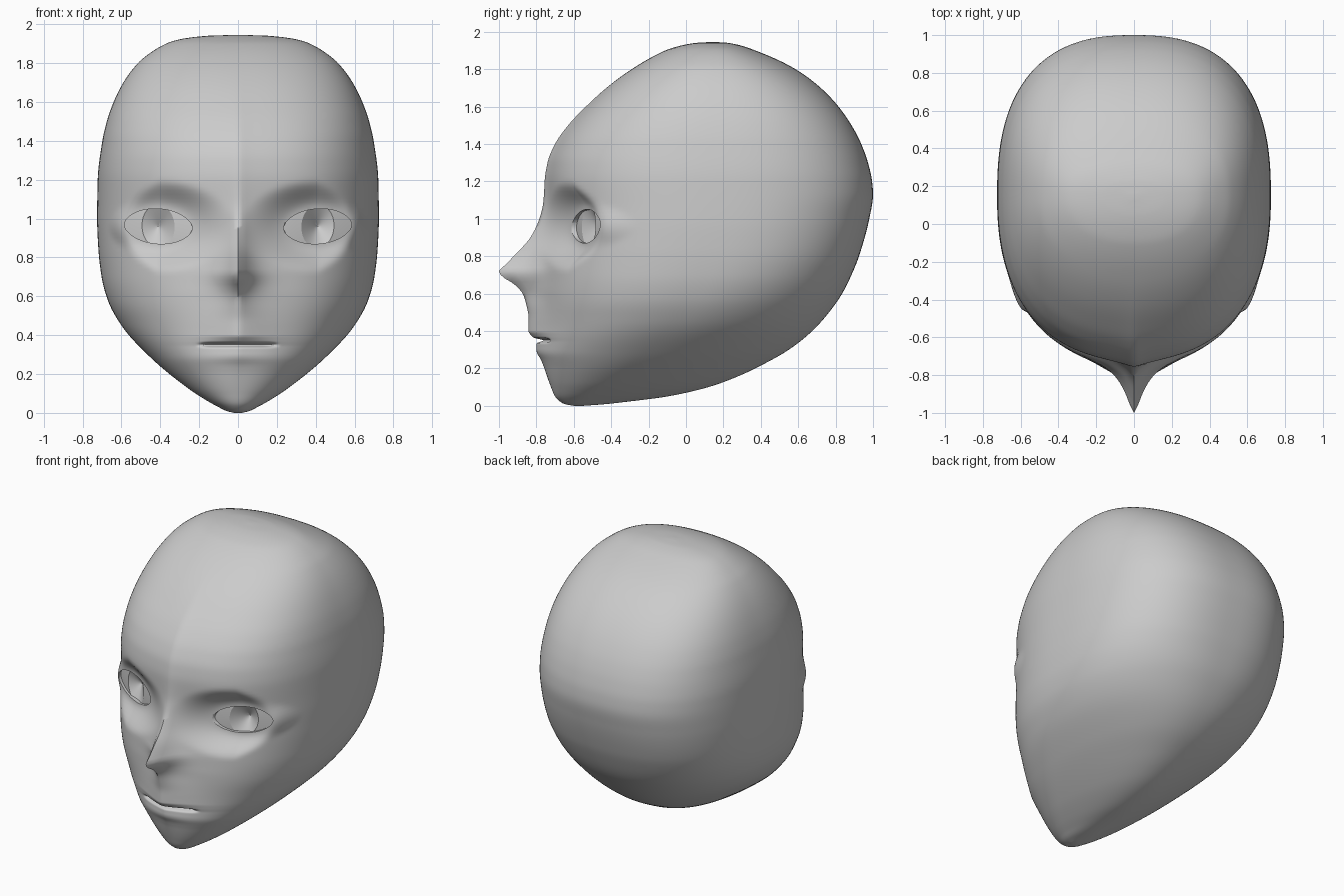
import bpy, bmesh, math

if "Cube" in bpy.data.objects:
    bpy.data.objects.remove(bpy.data.objects["Cube"])

TOP = 1.945
# Vertical profiles as (height, value)
FACE = [(0, -.60), (.008, -.645), (.02, -.67), (.05, -.70), (.1, -.722), (.2, -.757), (.29, -.785), (.4, -.782),
        (.7, -.768), (.9, -.75), (1.05, -.745), (1.2, -.752), (1.3, -.74), (1.4, -.70), (1.5, -.63), (1.6, -.535),
        (1.7, -.425), (1.8, -.29), (1.9, -.11), (1.92, -.05), (1.94, .05), (TOP, .13)]
BACK = [(0, -.55), (.008, -.44), (.02, -.33), (.05, -.1), (.1, .12), (.15, .26), (.2, .37), (.3, .55), (.4, .675),
        (.5, .765), (.6, .835), (.7, .885), (.8, .925), (1.0, .98), (1.13, 1.0), (1.2, .995), (1.3, .973),
        (1.4, .937), (1.5, .885), (1.6, .815), (1.7, .72), (1.8, .585), (1.9, .37), (1.94, .23), (TOP, .16)]
WIDTH = [(0, .02), (.01, .06), (.03, .1), (.06, .155), (.125, .255), (.285, .45), (.45, .6), (.58, .67), (.7, .702),
         (.85, .719), (1.0, .725), (1.2, .722), (1.4, .698), (1.5, .675), (1.6, .64), (1.7, .59), (1.8, .515),
         (1.85, .455), (1.9, .37), (1.92, .31), (1.94, .165), (TOP, .02)]
MIDDLE = [(0, -.58), (.1, -.45), (.2, -.33), (.3, -.2), (.5, 0), (.8, .12), (1.1, .15), (TOP, .15)]
# Nose and lips standing out from the face, and how far they spread sideways
NOSE = [(0, 0), (.24, 0), (.3, .015), (.34, .015), (.37, .04), (.4, .06), (.47, .062), (.55, .08), (.6, .1),
        (.65, .147), (.69, .212), (.72, .235), (.75, .205), (.8, .163), (.9, .082), (1.0, .038), (1.1, .015),
        (1.2, .004), (1.35, 0), (TOP, 0)]
SPREAD = [(0, .18), (.45, .16), (.6, .1), (.7, .07), (1.0, .06), (TOP, .06)]
FRONT_POWER = [(0, 2), (.15, 2.05), (.4, 2.3), (.7, 2.4), (1.4, 2.4), (TOP, 2.2)]
BACK_POWER = [(0, 2), (.4, 2.15), (.9, 2.5), (1.5, 2.55), (TOP, 2.3)]


def curve(pts):
    """Smooth interpolation without overshoot."""
    n = len(pts)
    d = [(pts[i + 1][1] - pts[i][1]) / (pts[i + 1][0] - pts[i][0]) for i in range(n - 1)]
    m = [d[0]] + [0 if a * b <= 0 else 2 * a * b / (a + b) for a, b in zip(d, d[1:])] + [d[-1]]

    def f(z):
        i = 0
        while i < n - 2 and z > pts[i + 1][0]:
            i += 1
        h = pts[i + 1][0] - pts[i][0]
        t = (z - pts[i][0]) / h
        return (pts[i][1] * (1 + 2 * t) * (1 - t) ** 2 + m[i] * h * t * (1 - t) ** 2
                + pts[i + 1][1] * t * t * (3 - 2 * t) + m[i + 1] * h * t * t * (t - 1))
    return f


face, back, width, middle, nose, spread, front_power, back_power = map(
    curve, (FACE, BACK, WIDTH, MIDDLE, NOSE, SPREAD, FRONT_POWER, BACK_POWER))


def fade(a, b, v):
    t = min(1, max(0, (v - a) / (b - a)))
    return 1 - t * t * (3 - 2 * t)


EX, EZ, EW, EH = .41, .96, .175, .09


def lid(x):
    """Depth of the eyelid plane at a sideways position."""
    return -.535 + (x - EX) * .43


def head_point(z, th):
    c, s = math.cos(th), math.sin(th)
    w, yc = width(z), middle(z)
    n = front_power(z) if c > 0 else back_power(z)
    x = w * math.copysign(abs(s) ** (2 / n), s)
    ax = abs(x)
    if c <= 0:
        return x, yc + (back(z) - yc) * abs(c) ** (2 / n), z
    y = yc - (yc - face(z)) * c ** (2 / n)
    soft = math.hypot(ax, .012) - .012
    # slight wedge shape of the face
    y += .04 * (1 - math.exp(-soft / .12)) * c ** .5 * (1 - fade(.1, .45, z)) * fade(1.3, 1.9, z)
    power = 1.0 + .6 * fade(.45, .62, z)
    y -= nose(z) * math.exp(-(soft / spread(z)) ** power)
    # mouth slit
    y += .042 * math.exp(-((z - .35) / .009) ** 2) * fade(.13, .22, ax)
    # eye sockets, reaching far inwards and little outwards
    out = min(1, max(0, (ax - EX) / EW))
    k = fade(.9, 2.3 - .8 * out, math.hypot((ax - EX) / EW, (z - EZ) / .105))
    return x, y + (lid(ax) - y) * k, z


grey = bpy.data.materials.new("plain grey")
grey.diffuse_color = (.6, .6, .6, 1)
grey.use_nodes = True
grey.node_tree.nodes["Principled BSDF"].inputs["Base Color"].default_value = grey.diffuse_color


def make(name, bm):
    bmesh.ops.recalc_face_normals(bm, faces=bm.faces)
    me = bpy.data.meshes.new(name)
    bm.to_mesh(me)
    bm.free()
    ob = bpy.data.objects.new(name, me)
    bpy.context.collection.objects.link(ob)
    me.materials.append(grey)
    return ob


def loft(bm, rings):
    for a, b in zip(rings, rings[1:]):
        for i in range(len(a)):
            j = (i + 1) % len(a)
            bm.faces.new((a[i], a[j], b[j], b[i]))


def select(ob):
    bpy.ops.object.select_all(action='DESELECT')
    ob.select_set(True)
    bpy.context.view_layer.objects.active = ob


# Head: horizontal rings, denser towards the poles, the mouth and the front
LEVELS, SEG = 150, 220
zs = [TOP * (1 - math.cos(math.pi * (i + .5) / LEVELS)) / 2 for i in range(LEVELS)]
zs = sorted([z for z in zs if not .305 < z < .405] + [.307 + .004 * i for i in range(25)])
angles = [2 * math.pi * i / SEG for i in range(SEG)]
angles = [t - .4 * math.sin(t) for t in angles]
bm = bmesh.new()
rings = [[bm.verts.new(head_point(z, t)) for t in angles] for z in zs]
loft(bm, rings)
bm.faces.new(rings[0])
bm.faces.new(rings[-1])
head = make("head", bm)

for side, label in ((1, "left"), (-1, "right")):
    # Almond-shaped eye opening cut into the head
    bm = bmesh.new()
    front, rear = [], []
    for i in range(48):
        t = 2 * math.pi * (i + .5) / 48
        u = EW * math.cos(t)
        v = EH * math.sin(t) * abs(math.sin(t)) ** .12 + .05 * u
        front.append(bm.verts.new((side * (EX + u), -.9, EZ + v)))
        rear.append(bm.verts.new((side * (EX + u), lid(EX + u) + .13, EZ + v)))
    loft(bm, [front, rear])
    bm.faces.new(front)
    bm.faces.new(rear)
    cutter = make(label + "_eye_cutter", bm)
    mod = head.modifiers.new("eye_opening", 'BOOLEAN')
    mod.operation = 'DIFFERENCE'
    mod.solver = 'EXACT'
    mod.object = cutter
    select(head)
    bpy.ops.object.modifier_apply(modifier=mod.name)
    bpy.data.objects.remove(cutter)

    # Eyeball with a hollow cone for the iris
    bm = bmesh.new()
    rings = []
    for r in (.02, .25, .5, .75, 1, 1.25, 1.5, 1.75, 2):
        ring = []
        for i in range(48):
            t = 2 * math.pi * i / 48
            k = max(0, r - 1)
            u = (.084 * min(r, 1) + .1 * k) * math.cos(t)
            v = (.112 * min(r, 1) + .004 * k) * math.sin(t)
            y = lid(EX + u) + .012 + .4 * (u * u + v * v) + .07 * max(0, 1 - r)
            ring.append(bm.verts.new((side * (EX + u), y, EZ + v + .05 * u)))
        rings.append(ring)
    loft(bm, rings)
    bm.faces.new(rings[0])
    eye = make(label + "_eye", bm)
    # open shell: make it face forwards
    if sum(p.normal.y * p.area for p in eye.data.polygons) > 0:
        eye.data.flip_normals()
    select(eye)
    bpy.ops.object.shade_smooth_by_angle(angle=math.radians(28))

select(head)
bpy.ops.object.shade_smooth_by_angle(angle=math.radians(65))
